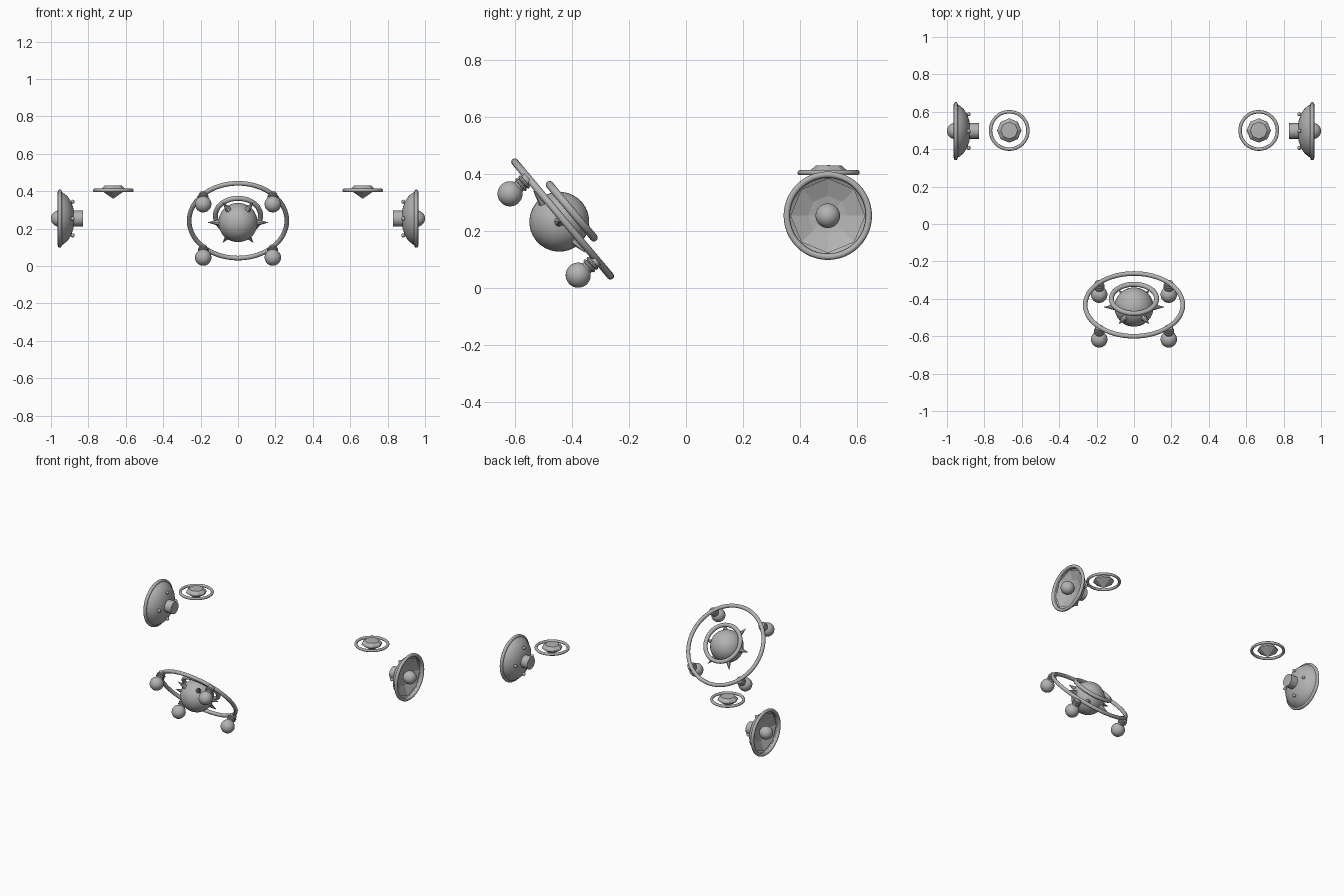
import bpy
import bmesh
from math import sin, cos, pi, radians
from mathutils import Matrix, Vector

cube = bpy.data.objects.get("Cube")
if cube:
    bpy.data.objects.remove(cube, do_unlink=True)

GREY = (0.45, 0.45, 0.45, 1.0)
metal = bpy.data.materials.new("plain_grey")
metal.use_nodes = True
metal.diffuse_color = GREY
metal.node_tree.nodes["Principled BSDF"].inputs["Base Color"].default_value = GREY


def lathe(name, profile, sides, matrix, smooth=True):
    """Turn a (radius, height) profile, listed bottom to top, about local z."""
    bm = bmesh.new()
    rings = []
    for r, z in profile:
        rings.append([bm.verts.new((r * cos(2 * pi * j / sides), r * sin(2 * pi * j / sides), z))
                      for j in range(sides)])
    for low, high in zip(rings, rings[1:]):
        for j in range(sides):
            k = (j + 1) % sides
            bm.faces.new((low[j], low[k], high[k], high[j]))
    bmesh.ops.remove_doubles(bm, verts=bm.verts, dist=1e-5)
    mesh = bpy.data.meshes.new(name)
    bm.to_mesh(mesh)
    bm.free()
    mesh.materials.append(metal)
    obj = bpy.data.objects.new(name, mesh)
    bpy.context.collection.objects.link(obj)
    obj.matrix_world = matrix
    if smooth:
        bpy.ops.object.select_all(action='DESELECT')
        obj.select_set(True)
        bpy.context.view_layer.objects.active = obj
        bpy.ops.object.shade_smooth_by_angle(angle=radians(35))
    return obj


def ball(name, radius, matrix, sides=32):
    half = sides // 2
    arc = [(radius * sin(pi * i / half), -radius * cos(pi * i / half)) for i in range(half + 1)]
    return lathe(name, arc, sides, matrix)


def ring(name, major, minor, matrix, sides=48, tube=12):
    loop = [(major + minor * cos(2 * pi * i / tube), minor * sin(2 * pi * i / tube))
            for i in range(tube + 1)]
    return lathe(name, loop, sides, matrix)


def rod(name, radius, bottom, top, matrix, sides=16):
    return lathe(name, [(0, bottom), (radius, bottom), (radius, top), (0, top)], sides, matrix)


def move(x, y, z):
    return Matrix.Translation(Vector((x, y, z)))


# Tilted central craft: core ball, two rings, spikes and bulbs
craft = move(0, -0.444, 0.233) @ Matrix.Rotation(radians(-50), 4, 'X')
ball("core_ball", 0.105, craft)
ring("outer_ring", 0.261, 0.0125, craft @ move(0, 0, 0.015), 64)
ring("inner_ring", 0.121, 0.0135, craft @ move(0, 0, 0.057))

for i in range(6):
    spoke = craft @ Matrix.Rotation(i * pi / 3, 4, 'Z') @ Matrix.Rotation(pi / 2, 4, 'Y')
    lathe(f"spike_{i + 1}", [(0, 0.09), (0.021, 0.09), (0, 0.165)], 8, spoke, smooth=False)

for i in range(4):
    mount = craft @ Matrix.Rotation(pi / 4 + i * pi / 2, 4, 'Z') @ move(0.263, 0, 0.015)
    rod(f"bulb_neck_{i + 1}", 0.022, -0.06, 0.0, mount)
    for n, height in enumerate((-0.02, -0.034)):
        ring(f"bulb_collar_{i + 1}_{n + 1}", 0.022, 0.006, mount @ move(0, 0, height), 24, 8)
    ball(f"bulb_{i + 1}", 0.044, mount @ move(0, 0, -0.0845))

# Outward-facing dishes and the small hovering saucers, one of each per side
for side, s in (("left", 1), ("right", -1)):
    dish = move(s * 0.953, 0.497, 0.254) @ Matrix.Rotation(s * pi / 2, 4, 'Y')
    lathe(f"{side}_dish_bowl",
          [(0, -0.078), (0.05, -0.074), (0.09, -0.061), (0.12, -0.041), (0.138, -0.018),
           (0.146, 0), (0.136, 0), (0.134, -0.014), (0.12, -0.024), (0, -0.064)], 40, dish)
    ring(f"{side}_dish_rim", 0.144, 0.011, dish)
    lathe(f"{side}_dish_facets", [(0.131, -0.01), (0.07, -0.036), (0, -0.05)],
          8, dish, smooth=False)
    ball(f"{side}_dish_ball", 0.043, dish @ move(0, 0, 0.004))
    rod(f"{side}_dish_neck", 0.042, -0.124, -0.065, dish)
    for i in range(4):
        ball(f"{side}_dish_stud_{i + 1}", 0.011,
             dish @ Matrix.Rotation(i * pi / 2, 4, 'Z') @ move(0.09, 0, -0.069), 12)

    saucer = move(s * 0.667, 0.5, 0.405)
    lathe(f"{side}_saucer_gem", [(0, -0.045), (0.065, 0), (0.062, 0.01), (0.045, 0.025), (0, 0.026)],
          8, saucer, smooth=False)
    ring(f"{side}_saucer_ring", 0.1, 0.009, saucer)
